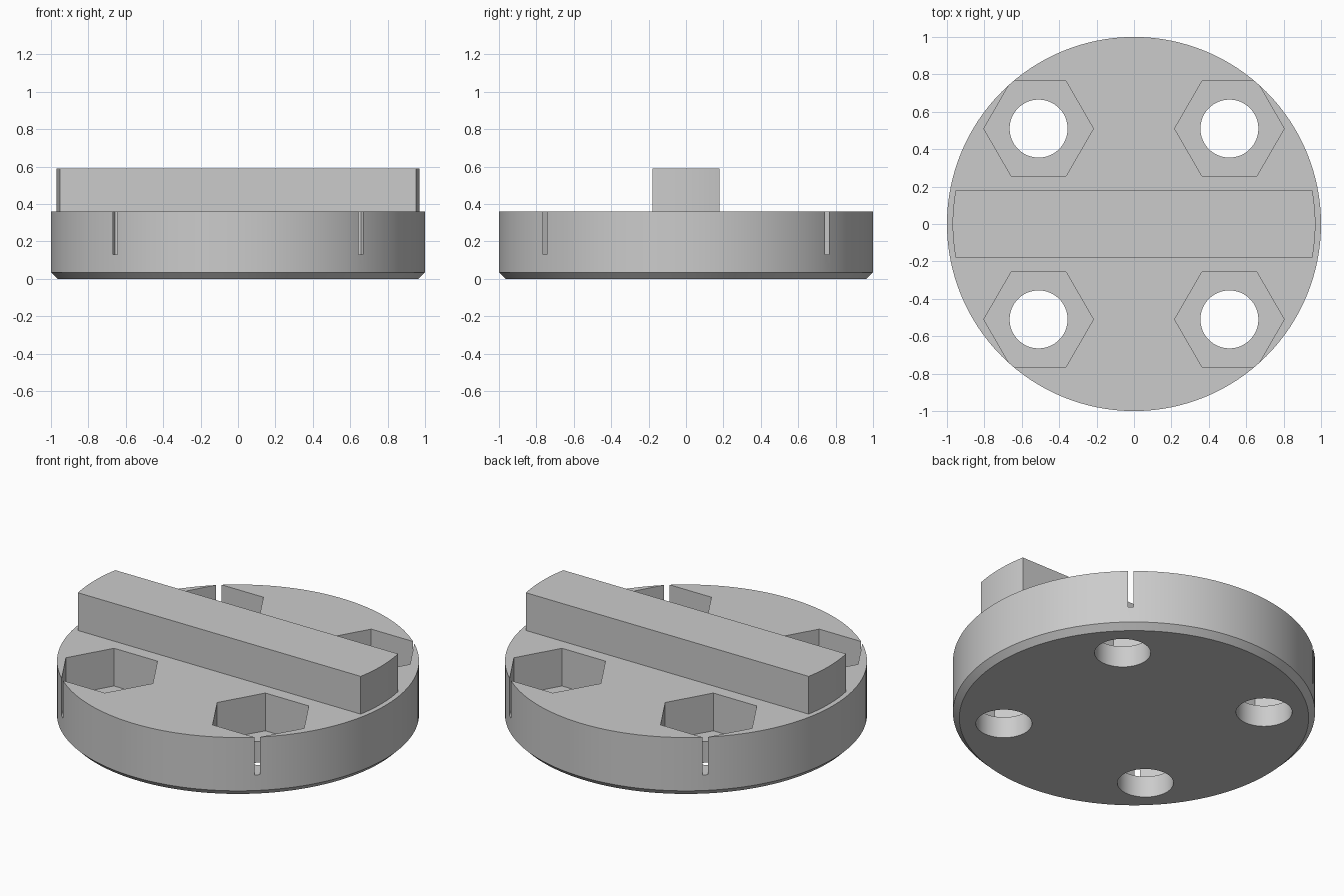
import bpy
import math

HEIGHT = 0.36       # disc thickness
BOLT = 0.51         # bolt centre offset in x and y
SEGMENTS = 128

default_cube = bpy.data.objects.get("Cube")
if default_cube:
    bpy.data.objects.remove(default_cube, do_unlink=True)

grey = bpy.data.materials.new("plain grey")
grey.use_nodes = True
colour = (0.6, 0.6, 0.6, 1)
grey.diffuse_color = colour
grey.node_tree.nodes["Principled BSDF"].inputs["Base Color"].default_value = colour


def prism(name, radius, bottom, top, sides, x=0, y=0, bottom_radius=None):
    """Upright prism or cone section with a corner on the x axis."""
    bpy.ops.mesh.primitive_cone_add(
        vertices=sides, radius1=bottom_radius or radius, radius2=radius,
        depth=top - bottom, location=(x, y, (bottom + top) / 2))
    ob = bpy.context.object
    ob.name = name
    if sides == 6:
        ob.rotation_euler.z = math.pi / 6 if abs(ob.data.vertices[0].co.x) < 0.01 else 0
    bpy.ops.object.transform_apply(location=True, rotation=True, scale=True)
    ob.data.materials.append(grey)
    return ob


def combine(target, tool, operation):
    """Apply a boolean and discard the tool shape."""
    mod = target.modifiers.new("combine", 'BOOLEAN')
    mod.operation = operation
    mod.solver = 'EXACT'
    mod.object = tool
    bpy.context.view_layer.objects.active = target
    bpy.ops.object.modifier_apply(modifier=mod.name)
    bpy.data.objects.remove(tool, do_unlink=True)


def smooth(ob):
    bpy.ops.object.select_all(action='DESELECT')
    ob.select_set(True)
    bpy.context.view_layer.objects.active = ob
    bpy.ops.object.shade_smooth_by_angle(angle=math.radians(25))


# Round base with a chamfered lower rim
base = prism("round_base", 1.0, 0, HEIGHT, SEGMENTS)
for v in base.data.vertices:
    if v.co.z < 0.01:
        v.co.z = 0.035
chamfer = prism("chamfer", 1.0, 0, 0.035, SEGMENTS, bottom_radius=0.965)
combine(base, chamfer, 'UNION')

# Four hexagonal nut pockets, whose outer corners just break the rim, and bolt holes
for sx in (-1, 1):
    for sy in (-1, 1):
        x, y = sx * BOLT, sy * BOLT
        combine(base, prism("nut_cutter", 0.293, 0.13, HEIGHT + 0.1, 6, x, y), 'DIFFERENCE')
        combine(base, prism("bolt_cutter", 0.155, -0.1, HEIGHT + 0.1, 64, x, y), 'DIFFERENCE')
smooth(base)

# Raised bar across the top with rounded ends
bar = prism("raised_bar", 0.97, HEIGHT, 0.59, SEGMENTS)
bpy.ops.mesh.primitive_cube_add(size=1, location=(0, 0, 0.5))
block = bpy.context.object
block.scale = (3, 0.36, 2)
combine(bar, block, 'INTERSECT')
smooth(bar)
